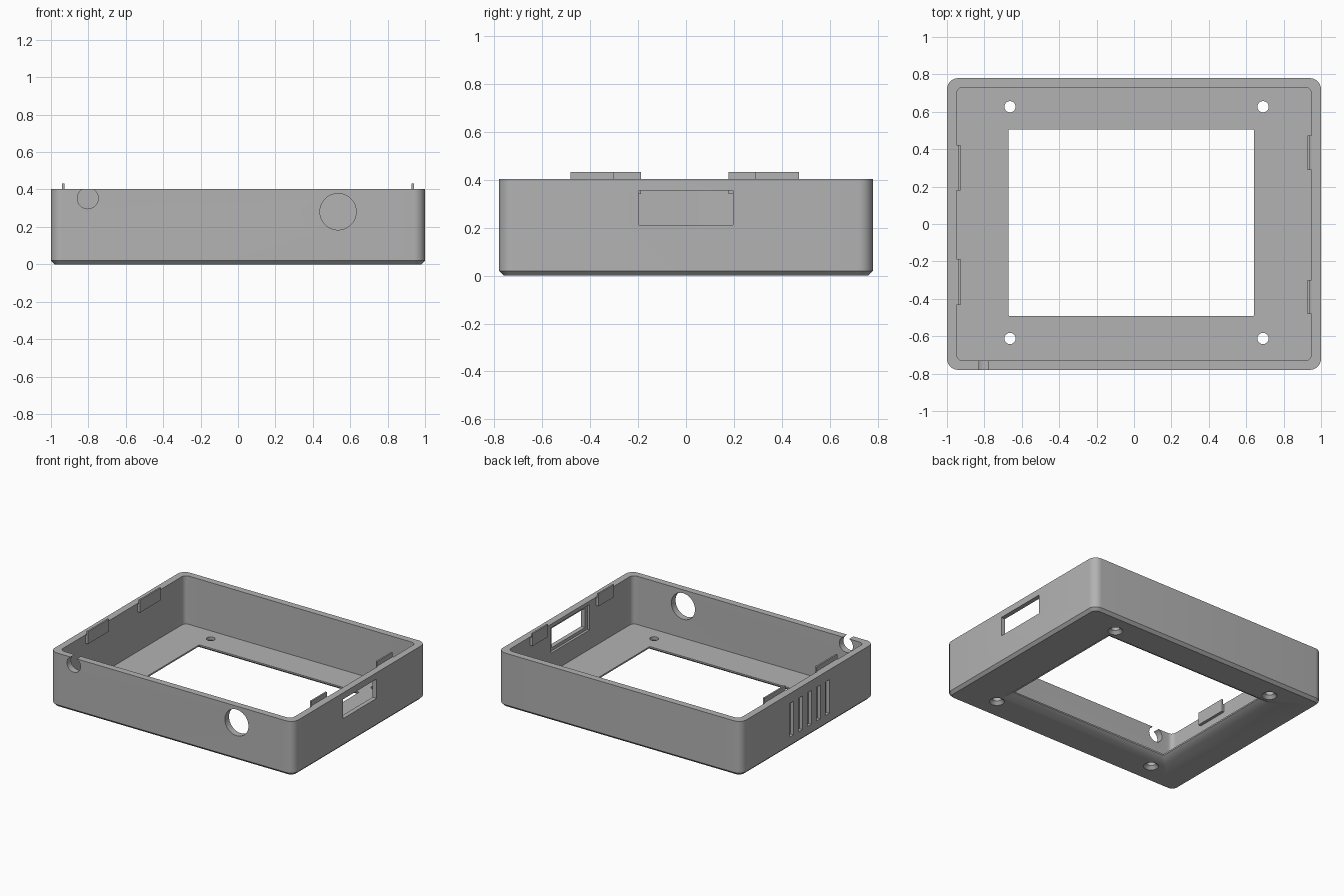
import bpy, bmesh, math

if "Cube" in bpy.data.objects:
    bpy.data.objects.remove(bpy.data.objects["Cube"], do_unlink=True)

grey = bpy.data.materials.new("case_grey")
COLOUR = (0.45, 0.45, 0.45, 1)
grey.diffuse_color = COLOUR
grey.use_nodes = True
grey.node_tree.nodes["Principled BSDF"].inputs["Base Color"].default_value = COLOUR


def rounded_rect(x0, x1, y0, y1, r, steps=8):
    """Counter-clockwise outline with rounded corners."""
    corners = [(x1 - r, y1 - r), (x0 + r, y1 - r), (x0 + r, y0 + r), (x1 - r, y0 + r)]
    points = []
    for i, (cx, cy) in enumerate(corners):
        for k in range(steps + 1):
            a = math.pi / 2 * (i + k / steps)
            points.append((cx + r * math.cos(a), cy + r * math.sin(a)))
    return points


def circle(x, y, r, steps=48):
    return [(x + r * math.cos(math.tau * k / steps),
             y + r * math.sin(math.tau * k / steps)) for k in range(steps)]


def loft(name, levels, place=lambda u, v, w: (u, v, w)):
    """Closed solid through outlines, each given as (height, outline)."""
    bm = bmesh.new()
    rings = [[bm.verts.new(place(u, v, w)) for u, v in outline] for w, outline in levels]
    n = len(rings[0])
    bm.faces.new(rings[0][::-1])
    bm.faces.new(rings[-1])
    for low, high in zip(rings, rings[1:]):
        for i in range(n):
            j = (i + 1) % n
            bm.faces.new((low[i], low[j], high[j], high[i]))
    bmesh.ops.recalc_face_normals(bm, faces=bm.faces)
    mesh = bpy.data.meshes.new(name)
    bm.to_mesh(mesh)
    bm.free()
    mesh.materials.append(grey)
    obj = bpy.data.objects.new(name, mesh)
    bpy.context.collection.objects.link(obj)
    return obj


def box(name, x0, x1, y0, y1, z0, z1):
    outline = [(x0, y0), (x1, y0), (x1, y1), (x0, y1)]
    return loft(name, [(z0, outline), (z1, outline)])


def select(obj):
    bpy.ops.object.select_all(action='DESELECT')
    obj.select_set(True)
    bpy.context.view_layer.objects.active = obj


def combine(target, tool, operation='DIFFERENCE'):
    tool.hide_render = True
    mod = target.modifiers.new(tool.name, 'BOOLEAN')
    mod.operation, mod.solver, mod.object = operation, 'EXACT', tool
    select(target)
    bpy.ops.object.modifier_apply(modifier=mod.name)
    bpy.data.objects.remove(tool, do_unlink=True)


TOP, FLOOR = 0.403, 0.045
HALF_Y, INNER_X, INNER_Y = 0.78, 0.949, 0.731

# Outer shell with a chamfered bottom edge
wide = rounded_rect(-1, 1, -HALF_Y, HALF_Y, 0.06)
narrow = rounded_rect(-0.98, 0.98, -HALF_Y + 0.02, HALF_Y - 0.02, 0.04)
case = loft("case_shell", [(0, narrow), (0.02, wide), (TOP, wide)])

# Hollow interior
cavity = rounded_rect(-INNER_X, INNER_X, -INNER_Y, INNER_Y, 0.035)
combine(case, loft("cavity_cutter", [(FLOOR, cavity), (0.6, cavity)]))

# Screen opening, flared towards the underside
def opening(grow):
    return rounded_rect(-0.672 - grow, 0.642 + grow, -0.492 - grow, 0.505 + grow, 0.006, 2)

combine(case, loft("opening_cutter", [(-0.01, opening(0.065)), (0.03, opening(0.005)),
                                      (0.03 + 0.004, opening(0)), (0.1, opening(0))]))

# Countersunk screw holes
for x in (-0.663, 0.69):
    for y in (-0.612, 0.627):
        combine(case, loft("screw_cutter", [(-0.01, circle(x, y, 0.06)),
                                            (0.022, circle(x, y, 0.03)),
                                            (0.1, circle(x, y, 0.03))]))

# Round ports through the front wall
for x, z, r in ((0.535, 0.281, 0.097), (-0.803, 0.353, 0.056)):
    hole = circle(x, z, r)
    combine(case, loft("port_cutter", [(-0.9, hole), (-0.68, hole)],
                       lambda u, v, w: (u, w, v)))

# Rectangular port with a shallow inner recess
combine(case, box("window_cutter", 0.9, 1.1, -0.197, 0.197, 0.212, 0.355))
combine(case, box("recess_cutter", 0.9, 0.967, -0.225, 0.225, 0.188, 0.376))

# Blind vent grooves on the right wall
for i in range(5):
    y = -0.02 + (i - 2) * 0.105
    combine(case, box("vent_cutter", -1.1, -0.975, y - 0.022, y + 0.022, 0.08, 0.33))

select(case)
bpy.ops.object.shade_smooth_by_angle(angle=math.radians(30))

# Snap tabs: a foot against the wall and a thin lip above the rim
tabs = [(-1, -0.432, -0.187), (-1, 0.178, 0.422), (1, -0.482, -0.3), (1, 0.29, 0.472)]
for side, y0, y1 in tabs:
    name = "snap_tab_left" if side > 0 else "snap_tab_right"
    profile = [(0.928, 0.34), (0.955, 0.34), (0.955, 0.395), (0.94, 0.4),
               (0.94, 0.433), (0.928, 0.433)]
    loft(name, [(y0, profile), (y1, profile)], lambda u, v, w: (side * u, w, v))
